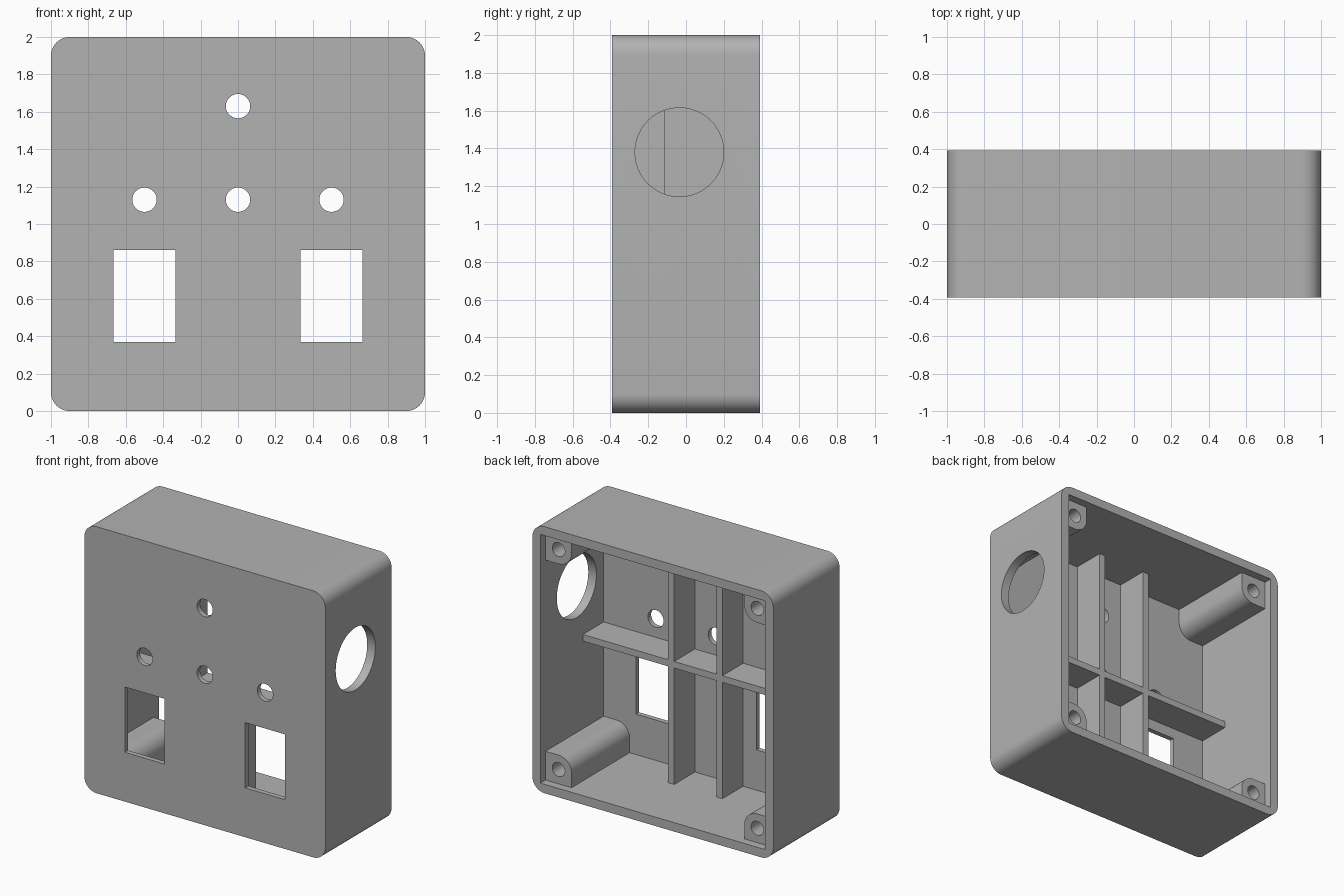
import bpy, bmesh, math
from mathutils import Vector

cube = bpy.data.objects.get("Cube")
if cube:
    bpy.data.objects.remove(cube, do_unlink=True)

# Main dimensions
FRONT, BACK = -0.393, 0.393
WALL, PLATE = 0.067, 0.037
INNER = 1 - WALL
FLOOR_Y = FRONT + PLATE
RIB_BACK, RIB = -0.11, 0.05
BOSS_BACK, BOSS_X, BOSS_R, SCREW_R = 0.333, 0.825, 0.108, 0.052

grey = bpy.data.materials.new("plain grey")
grey.use_nodes = True
colour = (0.45, 0.45, 0.45, 1)
grey.diffuse_color = colour
grey.node_tree.nodes["Principled BSDF"].inputs["Base Color"].default_value = colour


def prism(name, outline, y0, y1):
    """Extrude an x-z outline from y0 to y1."""
    bm = bmesh.new()
    face = bm.faces.new([bm.verts.new((x, y0, z)) for x, z in outline])
    new = bmesh.ops.extrude_face_region(bm, geom=[face])["geom"]
    moved = [v for v in new if isinstance(v, bmesh.types.BMVert)]
    bmesh.ops.translate(bm, vec=Vector((0, y1 - y0, 0)), verts=moved)
    bmesh.ops.recalc_face_normals(bm, faces=bm.faces)
    mesh = bpy.data.meshes.new(name)
    bm.to_mesh(mesh)
    bm.free()
    mesh.materials.append(grey)
    obj = bpy.data.objects.new(name, mesh)
    bpy.context.collection.objects.link(obj)
    return obj


def rect(x0, x1, z0, z1):
    return [(x0, z0), (x1, z0), (x1, z1), (x0, z1)]


def arc(cx, cz, r, start, sweep, steps):
    angles = [math.radians(start + sweep * i / steps) for i in range(steps + 1)]
    return [(cx + r * math.cos(a), cz + r * math.sin(a)) for a in angles]


def circle(cx, cz, r):
    return arc(cx, cz, r, 0, 360, 48)[:-1]


def combine(target, tool, operation="DIFFERENCE"):
    """Apply a boolean and discard the tool object."""
    mod = target.modifiers.new("boolean", "BOOLEAN")
    mod.operation, mod.object, mod.solver = operation, tool, "EXACT"
    bpy.context.view_layer.objects.active = target
    bpy.ops.object.modifier_apply(modifier=mod.name)
    bpy.data.objects.remove(tool, do_unlink=True)


def smooth(obj):
    bpy.ops.object.select_all(action="DESELECT")
    obj.select_set(True)
    bpy.context.view_layer.objects.active = obj
    bpy.ops.object.shade_smooth_by_angle(angle=math.radians(30))


# Rounded housing, hollow and open at the back
R = 0.1
outline = []
for i, (sx, sz) in enumerate([(1, 1), (-1, 1), (-1, -1), (1, -1)]):
    outline += arc(sx * (1 - R), 1 + sz * (1 - R), R, 90 * i, 90, 10)
housing = prism("housing", outline, FRONT, BACK)
combine(housing, prism("cavity", rect(-INNER, INNER, WALL, 2 - WALL), FLOOR_Y, 1))

# Round and rectangular openings in the front plate
for x, z in [(0, 1.63), (-0.5, 1.13), (0, 1.13), (0.5, 1.13)]:
    combine(housing, prism("hole", circle(x, z, 0.065), -0.5, -0.3))
for x in (-0.5, 0.5):
    combine(housing, prism("window", rect(x - 0.165, x + 0.165, 0.37, 0.86), -0.5, -0.3))

# Large cable opening in the left wall only
port = prism("port", circle(0, 0, 0.235), -0.2, 0.2)
port.rotation_euler.z = math.pi / 2
port.location = (1, -0.035, 1.38)
bpy.context.view_layer.update()
combine(housing, port)
smooth(housing)

# Crossing stiffening ribs behind the front plate
ribs = prism("inner_ribs", rect(-INNER, INNER, 0.965 - RIB / 2, 0.965 + RIB / 2), FLOOR_Y, RIB_BACK)
for x in (-0.2, 0.2):
    upright = prism("upright", rect(x - RIB / 2, x + RIB / 2, WALL, 2 - WALL), FLOOR_Y, RIB_BACK)
    combine(ribs, upright, "UNION")

# Corner screw posts with one rounded edge and a blind hole
for side, sx in (("left", 1), ("right", -1)):
    for level, sz in (("upper", 1), ("lower", -1)):
        quarter = arc(BOSS_X, BOSS_X, BOSS_R, 180, 90, 10)
        low = BOSS_X - BOSS_R
        shape = [(INNER, INNER), (low, INNER)] + quarter + [(INNER, low)]
        shape = [(sx * x, 1 + sz * z) for x, z in shape]
        post = prism(f"{level}_{side}_screw_post", shape, FLOOR_Y, BOSS_BACK)
        bore = circle(sx * BOSS_X, 1 + sz * BOSS_X, SCREW_R)
        combine(post, prism("bore", bore, -0.1, 0.5))
        smooth(post)
